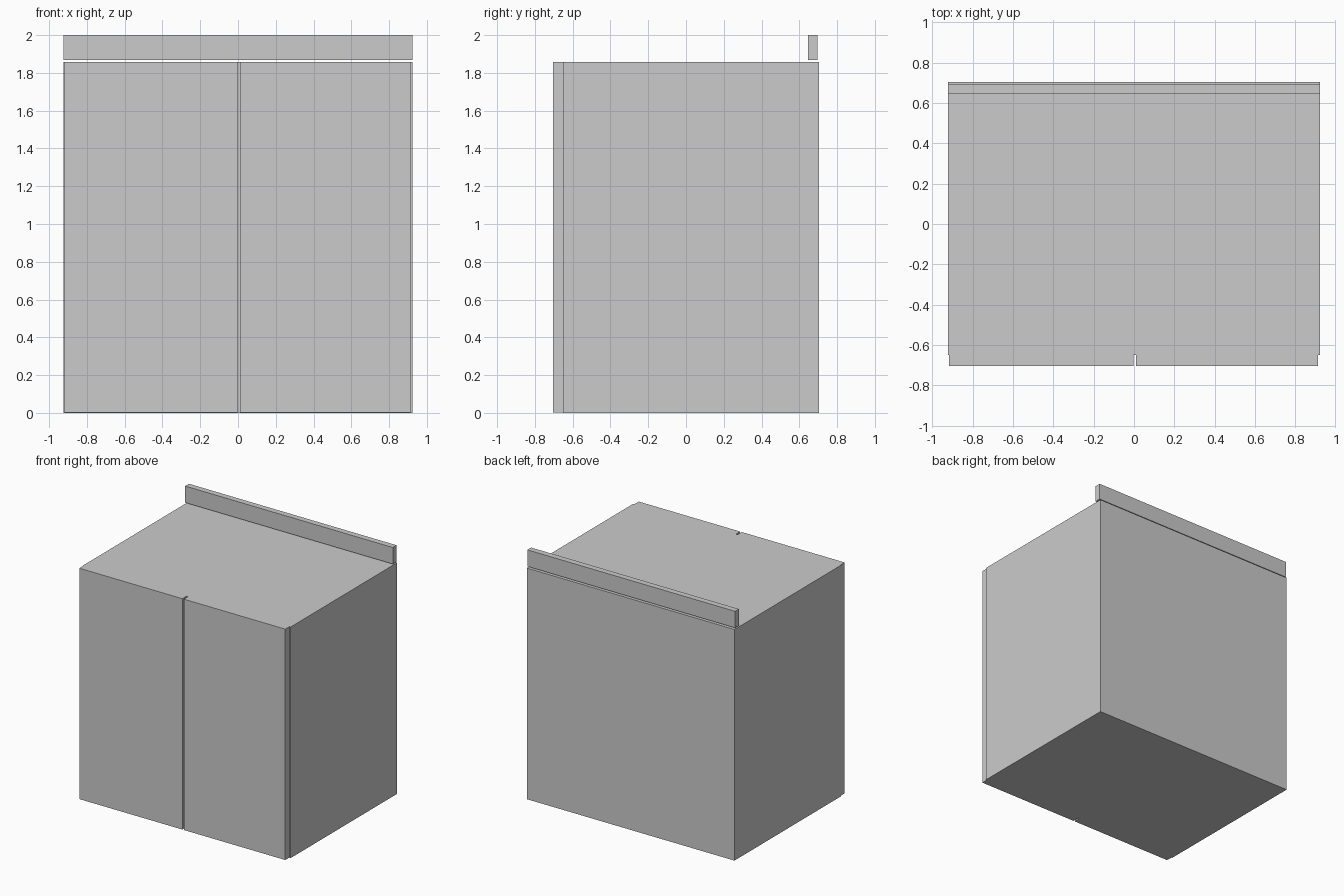
import bpy

if "Cube" in bpy.data.objects:
    bpy.data.objects.remove(bpy.data.objects["Cube"])


def box(name, x, y, z):
    """Box spanning the given (min, max) ranges."""
    bpy.ops.mesh.primitive_cube_add(size=1, location=[(a + b) / 2 for a, b in (x, y, z)])
    ob = bpy.context.object
    ob.name = name
    ob.scale = [b - a for a, b in (x, y, z)]
    bpy.ops.object.transform_apply(location=False, rotation=False, scale=True)
    return ob


# Cabinet carcass
box("cabinet_body", (-0.923, 0.923), (-0.65, 0.703), (0, 1.857))

# Pair of doors with a narrow gap between them
for name, x in (("left_door", (-0.918, -0.003)), ("right_door", (0.011, 0.912))):
    box(name, x, (-0.703, -0.65), (0.002, 1.857))

# Raised strip along the back of the top
box("back_strip", (-0.923, 0.923), (0.647, 0.695), (1.867, 2.0))
